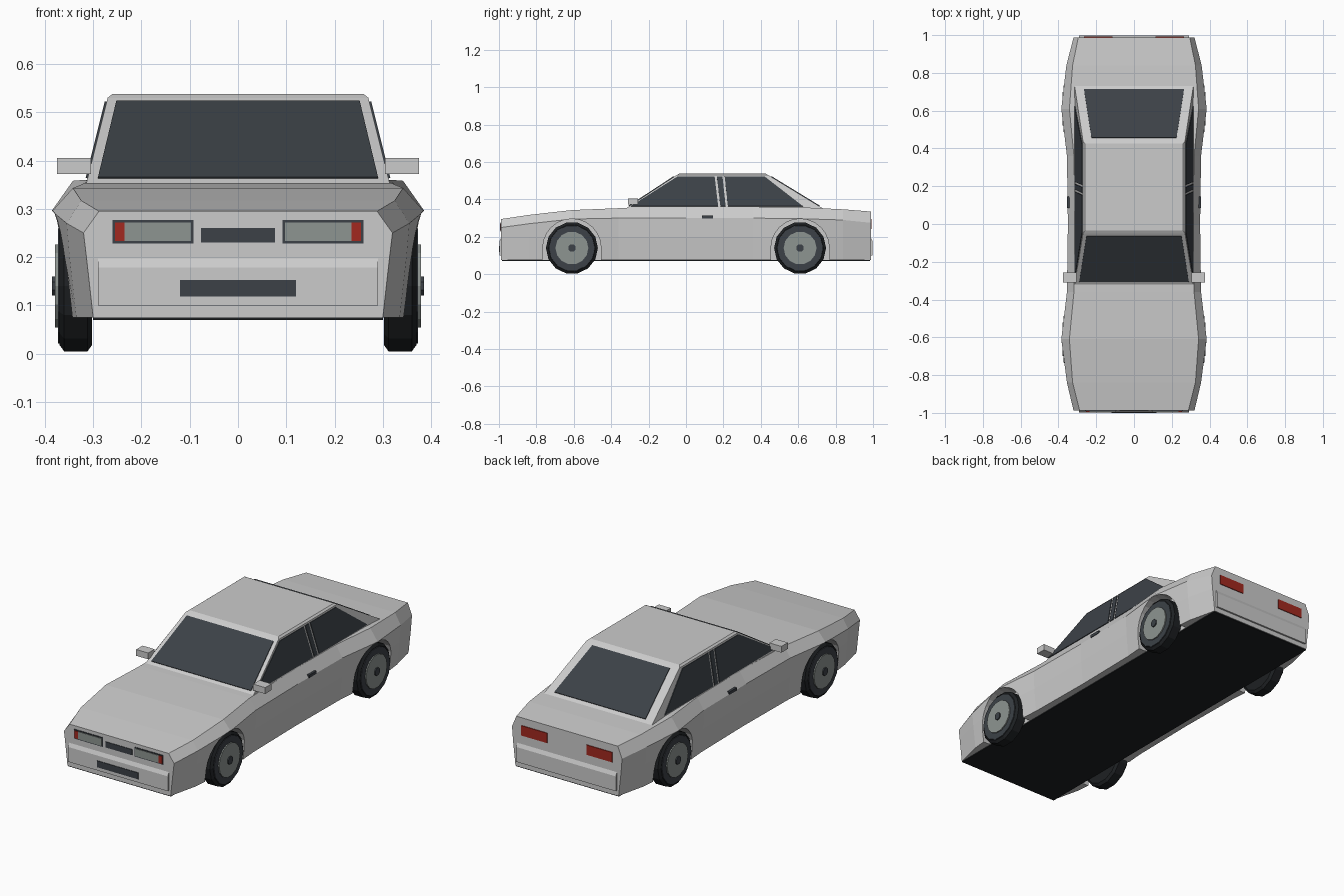
import bpy, bmesh, math
from mathutils import Vector

if "Cube" in bpy.data.objects:
    bpy.data.objects.remove(bpy.data.objects["Cube"], do_unlink=True)


def material(name, r, g, b):
    m = bpy.data.materials.new(name)
    m.use_nodes = True
    m.diffuse_color = (r, g, b, 1)
    m.node_tree.nodes["Principled BSDF"].inputs["Base Color"].default_value = (r, g, b, 1)
    return m


PAINT = material("silver paint", .6, .6, .6)
GLASS = material("dark glass and trim", .045, .053, .063)
GREY = material("grey lens and rim", .27, .3, .285)
RED = material("red lens", .36, .022, .014)
BLACK = material("black rubber", .013, .015, .017)


def loft(name, rings, mat):
    """Join matching rings of points into one closed solid."""
    bm = bmesh.new()
    rows = [[bm.verts.new(p) for p in ring] for ring in rings]
    n = len(rows[0])
    for a, b in zip(rows, rows[1:]):
        for i in range(n):
            j = (i + 1) % n
            bm.faces.new((a[i], a[j], b[j], b[i]))
    bm.faces.new(rows[0])
    bm.faces.new(rows[-1])
    bmesh.ops.recalc_face_normals(bm, faces=bm.faces)
    mesh = bpy.data.meshes.new(name)
    bm.to_mesh(mesh)
    bm.free()
    mesh.materials.append(mat)
    ob = bpy.data.objects.new(name, mesh)
    bpy.context.collection.objects.link(ob)
    return ob


def rect(w, y0, y1, z):
    return [(-w, y0, z), (w, y0, z), (w, y1, z), (-w, y1, z)]


def box(name, x, y, z, mat):
    return loft(name, [[(x[0], y[0], h), (x[1], y[0], h), (x[1], y[1], h), (x[0], y[1], h)]
                       for h in z], mat)


def prism(name, profile, x0, x1, mat):
    return loft(name, [[(x, y, z) for y, z in profile] for x in (x0, x1)], mat)


def plate(name, pts, out, mat, t=.004):
    """Thin pane on a sloped face, thickened towards the direction out."""
    pts = [Vector(p) for p in pts]
    n = (pts[1] - pts[0]).cross(pts[2] - pts[0]).normalized()
    if n.dot(Vector(out)) < 0:
        n = -n
    return loft(name, [[p - n * .002 for p in pts], [p + n * t for p in pts]], mat)


def wheel_part(name, y, steps, mat, sides=14):
    """Disc turned about the x axis from (x, radius) steps."""
    ring = [2 * math.pi * (i + .5) / sides for i in range(sides)]
    return loft(name, [[(x, y + r * math.sin(a), HUB_Z - r * math.cos(a)) for a in ring]
                       for x, r in steps], mat)


HUB_Z, AXLE, SIDES = .14, .61, (("left", 1), ("right", -1))

# Lower body: y, sill, crease, shoulder half widths, crease height, top height
stations = [
    (-.988, .30, .32, .288, .25, .295),
    (-.84, .335, .355, .325, .27, .317),
    (-.61, .36, .385, .342, .295, .343),
    (-.36, .34, .355, .318, .30, .353),
    (0, .335, .35, .312, .30, .358),
    (.36, .34, .355, .318, .30, .36),
    (.61, .36, .385, .342, .297, .358),
    (.84, .335, .358, .325, .29, .347),
    (.988, .30, .32, .295, .275, .335),
]
rings = []
for y, sill, crease, top, zc, zt in stations:
    half = [(sill, .075), ((sill + crease) / 2 + .004, .2), (crease, zc), (top, zt)]
    rings.append([(x, y, z) for x, z in half] + [(-x, y, z) for x, z in reversed(half)])
body = loft("body", rings, PAINT)

# Wheel arches
r = .156
arch = [(r * math.cos(math.pi * i / 12), HUB_Z + r * math.sin(math.pi * i / 12)) for i in range(13)]
arch = [(r, 0)] + arch + [(-r, 0)]
bpy.context.view_layer.objects.active = body
for s in (1, -1):
    for cy in (-AXLE, AXLE):
        cutter = prism("arch_cutter", [(cy + y, z) for y, z in arch], .302 * s, .5 * s, PAINT)
        cutter.hide_render = True
        mod = body.modifiers.new("arch", 'BOOLEAN')
        mod.operation, mod.solver, mod.object = 'DIFFERENCE', 'EXACT', cutter
        bpy.ops.object.modifier_apply(modifier=mod.name)
        bpy.data.objects.remove(cutter, do_unlink=True)

box("underbody", (-.3, .3), (-.985, .985), (.07, .078), BLACK)

# Cabin and roof
Z0, Z1 = .35, .53
W0, W1 = .315, .27
F0, F1, R0, R1 = -.325, -.05, .735, .44
loft("cabin", [rect(W0, F0, R0, Z0), rect(W1, F1, R1, Z1),
               rect(W1 - .01, F1 + .015, R1 - .015, .538)], PAINT)


def on_slope(a, b, z):
    return a + (b - a) * (z - Z0) / (Z1 - Z0)


# Windscreen and rear window
for name, a, b, low, high, out in (("windscreen", F0, F1, .29, .252, -1),
                                   ("rear_window", R0, R1, .265, .225, 1)):
    lo, hi = .363, .521
    ya, yb = on_slope(a, b, lo), on_slope(a, b, hi)
    plate(name, [(-low, ya, lo), (low, ya, lo), (high, yb, hi), (-high, yb, hi)],
          (0, out, .5), GLASS)

# Side windows with the dark door pillar between them
panes = {
    "front_side_window": [(-.295, .363), (.172, .363), (.153, .522), (-.045, .522)],
    "door_pillar": [(.184, .363), (.212, .363), (.195, .522), (.165, .522)],
    "rear_side_window": [(.224, .363), (.625, .363), (.42, .522), (.207, .522)],
}
for side, s in SIDES:
    for name, pts in panes.items():
        plate(f"{side}_{name}", [(s * on_slope(W0, W1, z), y, z) for y, z in pts],
              (s, 0, .2), GLASS)

    # Mirrors and door handles
    box(f"{side}_mirror", (s * .305, s * .375), (-.31, -.257), (.372, .405), PAINT)
    box(f"{side}_door_handle", (s * .335, s * .355), (.085, .145), (.299, .314), GLASS)

    # Headlights with red markers, and tail lights
    box(f"{side}_headlight_frame", (s * .092, s * .26), (-.991, -.98), (.228, .277), GLASS)
    box(f"{side}_headlight", (s * .097, s * .235), (-.994, -.985), (.233, .272), GREY)
    box(f"{side}_marker", (s * .235, s * .255), (-.994, -.985), (.233, .272), RED)
    box(f"{side}_tail_light", (s * .115, s * .265), (.98, .992), (.243, .295), RED)

    # Wheels
    for end, cy in (("front", -AXLE), ("rear", AXLE)):
        tag = f"{side}_{end}"
        wheel_part(f"{tag}_tyre", cy, [(s * .302, .125), (s * .312, .139),
                                       (s * .36, .139), (s * .37, .125)], BLACK)
        wheel_part(f"{tag}_sidewall", cy, [(s * .36, .124), (s * .373, .122)], GLASS)
        wheel_part(f"{tag}_rim", cy, [(s * .365, .088), (s * .379, .088)], GREY)
        wheel_part(f"{tag}_hub", cy, [(s * .37, .021), (s * .385, .021)], GLASS, 8)

# Bumpers
bumper = [(.98, .1), (.997, .1), (.997, .178), (.988, .197), (.98, .197)]
for name, s in (("front_bumper", -1), ("rear_bumper", 1)):
    prism(name, [(s * y, z) for y, z in bumper], -.29, .29, PAINT)

# Grille and lower intake
box("grille", (-.077, .077), (-.991, -.98), (.23, .26), GLASS)
box("lower_intake", (-.12, .12), (-1, -.993), (.118, .152), GLASS)
